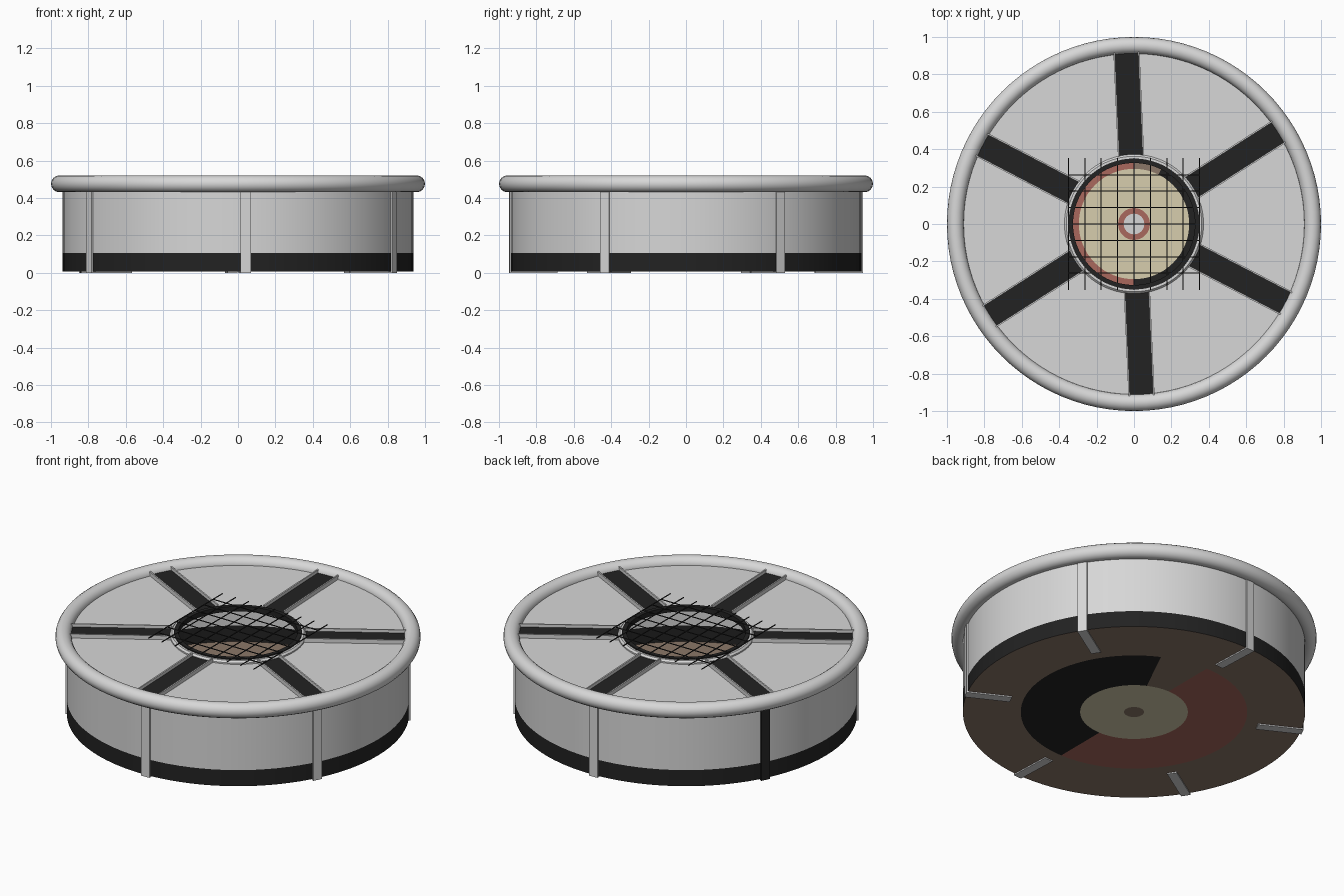
import bpy, bmesh, math
from mathutils import Matrix, Vector

if "Cube" in bpy.data.objects:
    bpy.data.objects.remove(bpy.data.objects["Cube"])


def material(name, r, g, b):
    m = bpy.data.materials.new(name)
    m.diffuse_color = (r, g, b, 1)
    m.use_nodes = True
    m.node_tree.nodes["Principled BSDF"].inputs["Base Color"].default_value = m.diffuse_color
    return m


GREY = material("light grey", 0.68, 0.68, 0.68)
BLACK = material("black", 0.016, 0.016, 0.016)
BROWN = material("brown", 0.26, 0.185, 0.14)
RED = material("brick red", 0.40, 0.14, 0.11)
CREAM = material("cream", 0.68, 0.61, 0.42)
SEG = 96


def finish(name, bm, mats, smooth=True):
    me = bpy.data.meshes.new(name)
    bm.to_mesh(me)
    bm.free()
    for m in mats:
        me.materials.append(m)
    ob = bpy.data.objects.new(name, me)
    bpy.context.collection.objects.link(ob)
    if smooth:
        bpy.ops.object.select_all(action='DESELECT')
        ob.select_set(True)
        bpy.context.view_layer.objects.active = ob
        bpy.ops.object.shade_smooth_by_angle(angle=math.radians(35))
    return ob


def lathe(name, profile, mats, rule=None, closed=False):
    """Spin (radius, z) points round the z axis; rule(centre) picks the material."""
    bm = bmesh.new()
    rings = []
    for k in range(SEG):
        a = 2 * math.pi * k / SEG
        rings.append([bm.verts.new((r * math.cos(a), r * math.sin(a), z)) for r, z in profile])
    n = len(profile)
    for k in range(SEG):
        p, q = rings[k], rings[(k + 1) % SEG]
        for i in range(n if closed else n - 1):
            j = (i + 1) % n
            f = bm.faces.new((p[i], q[i], q[j], p[j]))
            if rule:
                f.material_index = rule(f.calc_center_median())
    bmesh.ops.remove_doubles(bm, verts=bm.verts, dist=1e-5)
    return finish(name, bm, mats)


def box(bm, lo, hi, rot=Matrix()):
    lo, hi = Vector(lo), Vector(hi)
    size = hi - lo
    bmesh.ops.create_cube(bm, size=1, matrix=rot @ Matrix.Translation((lo + hi) / 2)
                          @ Matrix.Diagonal((size.x, size.y, size.z, 1)))


# drum wall with a black band at the foot
lathe("drum_wall", [(0.937, 0.008), (0.937, 0.105), (0.937, 0.47)], [GREY, BLACK],
      lambda c: 1 if c.z < 0.105 else 0)


# floor with painted sectors
def floor_rule(c):
    r, a = math.hypot(c.x, c.y), math.degrees(math.atan2(c.y, c.x))
    if r < 0.05 or r > 0.62:
        return 0
    if r < 0.295:
        return 1
    if -90 < a < 64:
        return 2
    return 0 if 64 <= a < 91 else 3


lathe("drum_floor", [(0, 0.008), (0.055, 0.008), (0.295, 0.008), (0.62, 0.008), (0.937, 0.008)],
      [BROWN, CREAM, BLACK, RED], floor_rule)

# small marks at the middle of the floor
lathe("floor_centre_ring", [(0.055, 0.014), (0.085, 0.014)], [RED])
lathe("floor_centre_disc", [(0, 0.014), (0.055, 0.014)], [GREY])

# top plate with a round opening
lathe("top_plate", [(0.345, 0.48), (0.92, 0.48)], [GREY])

# rolled rim
lathe("rim", [(0.955 + 0.045 * math.cos(t * math.pi / 8), 0.476 + 0.045 * math.sin(t * math.pi / 8))
              for t in range(16)], [GREY], closed=True)

# collar and gasket round the opening
lathe("opening_collar", [(0.345, 0.475), (0.372, 0.475), (0.372, 0.488), (0.362, 0.498), (0.345, 0.498)],
      [GREY], closed=True)
lathe("opening_gasket", [(0.326, 0.475), (0.35, 0.475), (0.35, 0.505), (0.326, 0.505)],
      [BLACK], closed=True)

# wire mesh over the opening
bm = bmesh.new()
W, STEP = 0.0025, 0.0877
for i in range(-4, 5):
    box(bm, (i * STEP - W, -0.353, 0.504), (i * STEP + W, 0.353, 0.508))
for i in range(-3, 4):
    box(bm, (-0.353, i * STEP - W, 0.504), (0.353, i * STEP + W, 0.508))
finish("wire_mesh", bm, [BLACK], False)

# six spokes: dark strip, side rails, and a strap down the wall and under the floor
for k in range(6):
    rot = Matrix.Rotation(math.radians(32.5 + 60 * k), 4, 'Z')
    bm = bmesh.new()
    box(bm, (0.365, -0.062, 0.478), (0.92, 0.062, 0.486), rot)
    finish(f"spoke_strip_{k + 1}", bm, [BLACK], False)
    bm = bmesh.new()
    for s in (-1, 1):
        box(bm, (0.365, s * 0.066 - 0.004, 0.478), (0.92, s * 0.066 + 0.004, 0.504), rot)
    finish(f"spoke_rails_{k + 1}", bm, [GREY], False)
    bm = bmesh.new()
    box(bm, (0.93, -0.027, 0.0), (0.945, 0.027, 0.46), rot)
    box(bm, (0.69, -0.027, 0.0), (0.945, 0.027, 0.007), rot)
    strap = finish(f"wall_strap_{k + 1}", bm, [GREY, BLACK], False)
    if k == 2:  # one strap has a dark outer face
        for f in strap.data.polygons:
            if f.center.z > 0.1:
                f.material_index = 1
